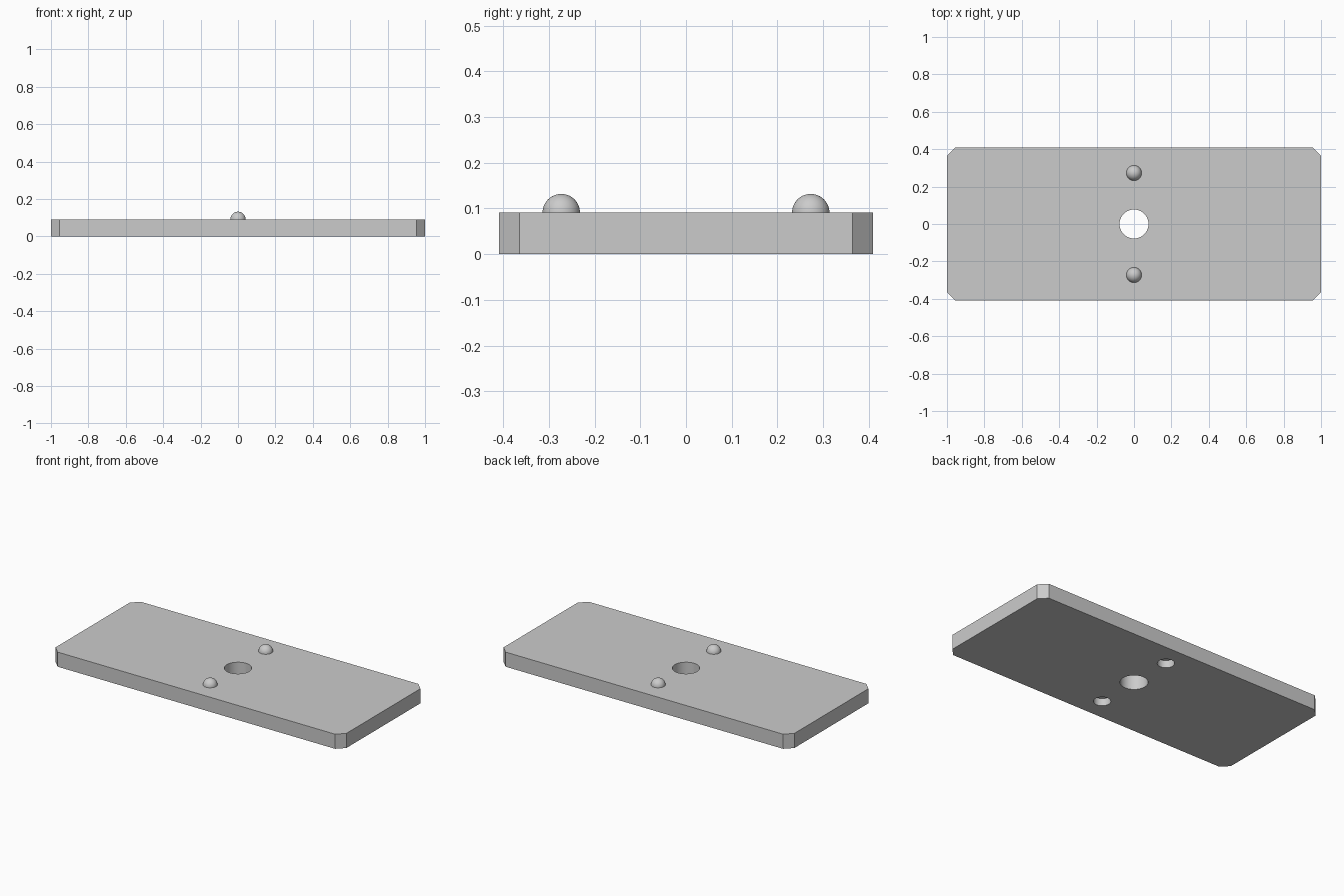
import bpy
import bmesh
import math

cube = bpy.data.objects.get("Cube")
if cube:
    bpy.data.objects.remove(cube, do_unlink=True)

MM = 1 / 22                      # plate is 44 units long
LENGTH, WIDTH, THICK = 44 * MM, 18 * MM, 2 * MM
PEG_Y = 6 * MM

grey = bpy.data.materials.new("light_grey")
grey.use_nodes = True
colour = (0.6, 0.6, 0.6, 1)
grey.diffuse_color = colour
grey.node_tree.nodes["Principled BSDF"].inputs["Base Color"].default_value = colour


def finish(obj, name):
    obj.name = name
    obj.data.name = name
    obj.data.materials.clear()
    obj.data.materials.append(grey)
    bpy.ops.object.select_all(action="DESELECT")
    obj.select_set(True)
    bpy.context.view_layer.objects.active = obj
    bpy.ops.object.shade_smooth_by_angle(angle=math.radians(30))


def drill(plate, radius, depth, y):
    """Cut a round hole upwards from the underside of the plate."""
    margin = 0.05
    bpy.ops.mesh.primitive_cylinder_add(
        vertices=64, radius=radius, depth=depth + margin,
        location=(0, y, (depth - margin) / 2))
    cutter = bpy.context.object
    cutter.hide_render = True
    mod = plate.modifiers.new("hole", "BOOLEAN")
    mod.operation = "DIFFERENCE"
    mod.solver = "EXACT"
    mod.object = cutter
    bpy.context.view_layer.objects.active = plate
    bpy.ops.object.modifier_apply(modifier=mod.name)
    bpy.data.objects.remove(cutter, do_unlink=True)


# Plate with chamfered upright corners
bpy.ops.mesh.primitive_cube_add(size=1, location=(0, 0, THICK / 2))
plate = bpy.context.object
plate.scale = (LENGTH, WIDTH, THICK)
bpy.ops.object.transform_apply(location=True, rotation=False, scale=True)
bm = bmesh.new()
bm.from_mesh(plate.data)
uprights = [e for e in bm.edges if abs(e.verts[0].co.z - e.verts[1].co.z) > THICK / 2]
bmesh.ops.bevel(bm, geom=uprights, offset=MM, segments=1, affect="EDGES")
bm.to_mesh(plate.data)
bm.free()

# Through hole in the middle, blind sockets under the pegs
drill(plate, 1.7 * MM, THICK + 0.05, 0)
for side in (-1, 1):
    drill(plate, 1.05 * MM, MM, side * PEG_Y)
finish(plate, "plate")

# Half-round pegs on top
for side, name in ((-1, "front_peg"), (1, "back_peg")):
    bpy.ops.mesh.primitive_uv_sphere_add(
        segments=48, ring_count=24, radius=0.9 * MM,
        location=(0, side * PEG_Y, THICK))
    peg = bpy.context.object
    bm = bmesh.new()
    bm.from_mesh(peg.data)
    lower = [v for v in bm.verts if v.co.z < -0.0005]
    bmesh.ops.delete(bm, geom=lower, context="VERTS")
    bm.to_mesh(peg.data)
    bm.free()
    finish(peg, name)
